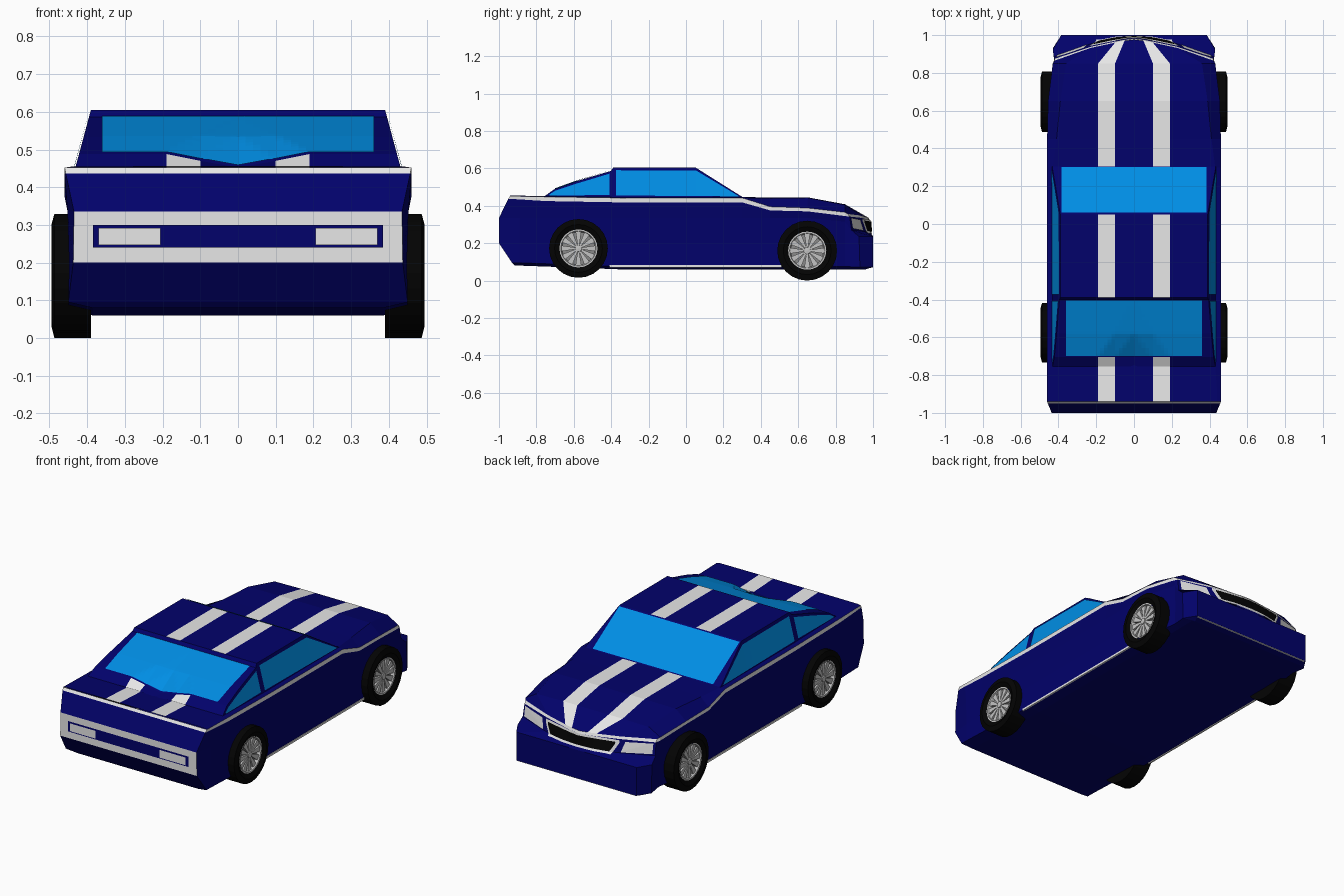
import bpy, bmesh, math
from mathutils import Vector
from mathutils.bvhtree import BVHTree

if "Cube" in bpy.data.objects:
    bpy.data.objects.remove(bpy.data.objects["Cube"])

def material(name, rgb):
    m = bpy.data.materials.new(name)
    m.diffuse_color = (*rgb, 1)
    m.use_nodes = True
    m.node_tree.nodes["Principled BSDF"].inputs["Base Color"].default_value = m.diffuse_color
    return m

NAVY = material("navy paint", (0.0005, 0.0005, 0.145))
WHITE = material("white trim", (0.8, 0.8, 0.8))
GLASS = material("blue glass", (0.0, 0.27, 0.78))
BLACK = material("black rubber", (0.001, 0.001, 0.001))
RIM = material("light alloy", (0.55, 0.55, 0.55))
GAP = material("grey alloy", (0.25, 0.25, 0.25))

def finish(name, bm, mats):
    me = bpy.data.meshes.new(name)
    bm.to_mesh(me)
    bm.free()
    for m in mats:
        me.materials.append(m)
    ob = bpy.data.objects.new(name, me)
    bpy.context.collection.objects.link(ob)
    return ob

def grid(bm, rows, rule):
    """Quads between neighbouring rows; rule(i, j) gives the material."""
    for i in range(len(rows) - 1):
        for j in range(len(rows[i]) - 1):
            q = [rows[i][j], rows[i][j + 1], rows[i + 1][j + 1], rows[i + 1][j]]
            f = bm.faces.new([bm.verts.new(p) for p in q])
            f.material_index = rule(i, j)

def mirrored(name, bm):
    """Weld the half shell, mirror it over x, return its ray-cast tree."""
    bmesh.ops.remove_doubles(bm, verts=bm.verts, dist=1e-4)
    bmesh.ops.dissolve_degenerate(bm, edges=bm.edges, dist=1e-4)
    bmesh.ops.mirror(bm, geom=bm.verts[:] + bm.edges[:] + bm.faces[:],
                     axis='X', merge_dist=1e-4)
    bmesh.ops.remove_doubles(bm, verts=bm.verts, dist=1e-4)
    bmesh.ops.recalc_face_normals(bm, faces=bm.faces)
    tree = BVHTree.FromBMesh(bm)
    finish(name, bm, [NAVY, WHITE])
    return tree

# Body: half cross-sections lofted from tail to nose
def section(y, w, low, stripe, belt, xs, zs, zc):
    return [(0, y, low - .015), (.385, y, low - .015), (w - .01, y, low),
            (w - .012, y, .2), (w - .008, y, min(.335, stripe - .03)),
            (w, y, stripe), (w, y, belt), (xs, y, zs),
            (.19, y, zc), (.1, y, zc), (0, y, zc)]

rings = [section(*s) for s in (
    (-.94, .46, .095, .437, .452, .44, .455, .456),
    (-.89, .46, .095, .434, .451, .44, .454, .454),
    (-.75, .46, .09, .425, .448, .43, .452, .447),
    (-.35, .46, .075, .418, .442, .43, .445, .44),
    (.30, .46, .075, .418, .442, .43, .446, .445),
    (.45, .46, .075, .375, .395, .41, .44, .445),
    (.65, .455, .075, .370, .388, .39, .443, .445),
    (.85, .43, .075, .345, .365, .36, .405, .408))]
# tail leans: middle rows reach furthest back and pinch in
tail = [(0, -.915, .08), (.385, -.915, .08), (.45, -.93, .095), (.437, -1, .2),
        (.435, -1, .335), (.457, -.95, .437), (.46, -.94, .452)]
rings[0][:7] = tail
# pointed hood edge over headlights set back behind the bumper
rings.append([(0, .96, .06), (.385, .96, .06), (.43, .93, .072), (.43, .925, .235),
              (.425, .885, .27), (.42, .875, .342), (.42, .865, .357), (.23, .932, .348),
              (.1, .96, .34), (.05, .97, .338), (0, .976, .336)])
nose = rings[-1]
nose_top = nose[6:]
nose_rows = [nose_top,
             [nose[5]] + [(x, y + .006, z - .013) for x, y, z in nose_top[1:]],
             [nose[4], (.225, .955, .262), (.1, .982, .258), (.05, .985, .258), (0, .987, .258)]]
for r, z, y in ((3, .235, 1), (2, .072, 1), (1, .06, .96)):
    xc = .37 if r == 1 else .385
    nose_rows.append([nose[r]] + [(x, y, z) for x in (xc, .1, .05, 0)])
tail_rows = []
for r in range(6, 0, -1):
    x0, y, z = rings[0][r]
    tail_rows.append([(x / .46 * x0, y, z) for x in (.46, .44, .19, .1, 0)])

bm = bmesh.new()
grid(bm, rings, lambda i, j: int(j in (5, 8)))
grid(bm, nose_rows, lambda i, j: int(i == 0))
grid(bm, tail_rows, lambda i, j: int(i in (0, 2)))
body = mirrored("car_body", bm)

# Cabin: sloped sides, striped roof, dished foot of the rear window
def hoop(y, z, z2, z3):
    return [(.436, y, .43), (.436 - (z - .435) * .27, y, z), (.19, y, z), (.1, y, z2), (0, y, z3)]

hoops = [hoop(*h) for h in (
    (-.755, .452, .452, .446), (-.705, .488, .470, .452), (-.58, .533, .533, .531),
    (-.402, .586, .586, .586), (-.388, .605, .605, .605),
    (.05, .605, .605, .605), (.305, .445, .445, .445))]
bm = bmesh.new()
grid(bm, hoops, lambda i, j: int(j == 2 and i in (0, 4)))
cabin = mirrored("cabin", bm)

# Painted plates: a strip of (u, low, high) projected along one axis onto a shell
def decal(name, tree, axis, sign, strip, mat, lift=.004, nu=8, nv=8):
    d = Vector((0, 0, 0))
    d['XYZ'.index(axis)] = -sign
    def hit(u, v):
        o = Vector({'X': (0, u, v), 'Y': (u, 0, v), 'Z': (u, v, 0)}[axis]) - d * 3
        p = tree.ray_cast(o, d)[0] or tree.find_nearest(o + d * 2.2)[0]
        return p - d * lift
    rows = []
    for k, (a, b) in enumerate(zip(strip, strip[1:])):
        for s in range(0 if k == 0 else 1, nu + 1):
            u, lo, hi = (p + (q - p) * s / nu for p, q in zip(a, b))
            rows.append([hit(u, lo + (hi - lo) * t / nv) for t in range(nv + 1)])
    bm = bmesh.new()
    grid(bm, rows, lambda i, j: 0)
    bmesh.ops.remove_doubles(bm, verts=bm.verts, dist=1e-5)
    bmesh.ops.recalc_face_normals(bm, faces=bm.faces)
    bm.normal_update()
    if sum((f.normal.dot(d) for f in bm.faces)) > 0:
        bmesh.ops.reverse_faces(bm, faces=bm.faces)
    finish(name, bm, [mat])

decal("windshield", cabin, 'Z', 1, [(-.385, .06, .303), (.385, .06, .303)], GLASS)
decal("rear_window", cabin, 'Z', 1, [(-.36, -.7, -.405), (.36, -.7, -.405)], GLASS, nu=36, nv=20)
for s, side in ((1, "right"), (-1, "left")):
    decal("door_window_" + side, cabin, 'X', s,
          [(-.373, .455, .59), (.055, .452, .588), (.28, .45, .453)], GLASS)
    decal("quarter_window_" + side, cabin, 'X', s,
          [(-.73, .455, .461), (-.7, .455, .48), (-.58, .456, .52), (-.408, .457, .572)], GLASS)
    decal("headlight_" + side, body, 'Y', 1,
          [(s * .25, .268, .275), (s * .265, .268, .325), (s * .41, .278, .335)], WHITE)
    decal("tail_light_" + side, body, 'Y', -1,
          [(s * .205, .247, .292), (s * .37, .247, .292)], WHITE, .008)
decal("tail_panel", body, 'Y', -1, [(-.385, .24, .3), (.385, .24, .3)], NAVY)
decal("grille_frame", body, 'Y', 1,
      [(-.235, .315, .33), (-.2, .252, .33), (0, .25, .325), (.2, .252, .33), (.235, .315, .33)], WHITE)
decal("grille", body, 'Y', 1,
      [(-.215, .31, .32), (-.188, .264, .32), (0, .263, .315), (.188, .264, .32), (.215, .31, .32)],
      BLACK, .008)

# White sill and bumper lines
def box(name, size, loc, mat):
    bm = bmesh.new()
    bmesh.ops.create_cube(bm, size=1)
    for v in bm.verts:
        v.co = Vector(a * b for a, b in zip(v.co, size)) + Vector(loc)
    finish(name, bm, [mat])

for s, side in ((1, "right"), (-1, "left")):
    box("sill_" + side, (.009, .92, .012), (s * .449, .05, .076), WHITE)
box("bumper_line", (.76, .009, .012), (0, .995, .075), WHITE)

# Wheels: turned tyre and rim, with radial spokes
def lathe(bm, profile, n, mat):
    rows = []
    for k in range(n + 1):
        a = math.tau * k / n
        rows.append([(x, r * math.cos(a), r * math.sin(a)) for r, x in profile])
    grid(bm, rows, lambda i, j: mat)

def wheel(name, s, y, z, r):
    bm = bmesh.new()
    lathe(bm, [(.1, .455), (.102, .482), (.128, .495), (r, .487), (r, .39), (0, .39)], 24, 0)
    lathe(bm, [(.102, .484), (.094, .484), (.088, .462)], 24, 1)
    lathe(bm, [(.095, .462), (0, .466)], 24, 2)
    lathe(bm, [(.022, .462), (.018, .482), (0, .484)], 12, 1)
    for k in range(12):
        a = math.tau * k / 12
        c, t = Vector((0, math.cos(a), math.sin(a))), Vector((0, -math.sin(a), math.cos(a)))
        X = Vector((1, 0, 0))
        pts = [[c * q + t * e * h + X * x for e, x in ((-1, .463), (-1, .477), (1, .477), (1, .463))]
               for q, h in ((.012, .004), (.094, .016))]
        grid(bm, pts, lambda i, j: 1)
    bmesh.ops.remove_doubles(bm, verts=bm.verts, dist=1e-5)
    bmesh.ops.dissolve_degenerate(bm, edges=bm.edges, dist=1e-5)
    for v in bm.verts:
        v.co = Vector((v.co.x * s, v.co.y + y, v.co.z + z))
    bmesh.ops.recalc_face_normals(bm, faces=bm.faces)
    finish(name, bm, [BLACK, RIM, GAP])

for s, side in ((1, "right"), (-1, "left")):
    wheel("front_wheel_" + side, s, .648, .16, .16)
    wheel("rear_wheel_" + side, s, -.575, .172, .157)
